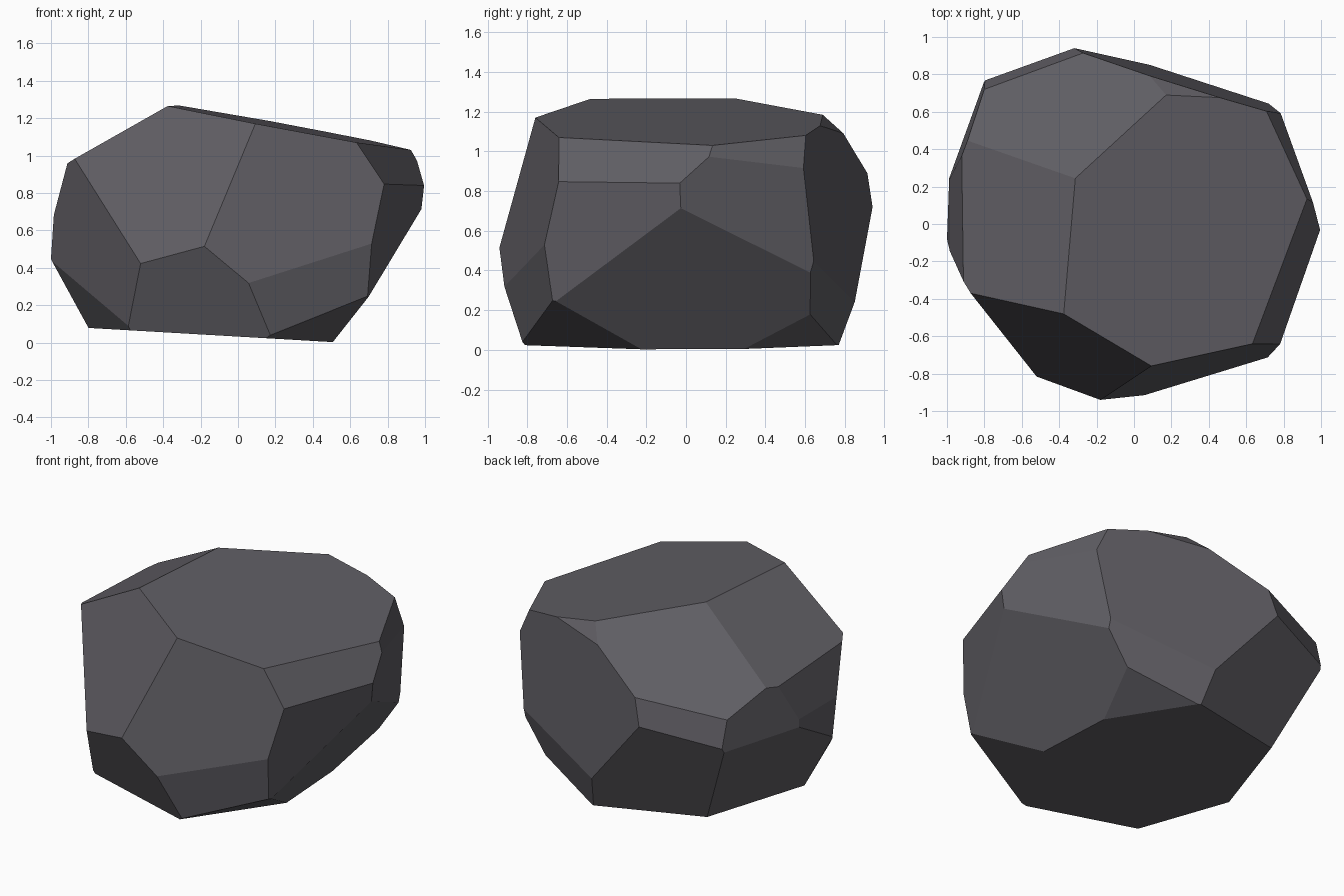
import bpy, bmesh
from mathutils import Vector

if "Cube" in bpy.data.objects:
    bpy.data.objects.remove(bpy.data.objects["Cube"])

# Chisel cuts: outward direction (x, y, z) and distance d, keeping n.p <= d
CAP = [                              # top and upper slopes
    (0.19, -0.02, 1, 1.203),
    (-0.367, 0.587, 1, 1.526),
    (-0.557, 0.044, 1, 1.453),
    (0.22, 1, 0.90, 1.793),
]
FRONT = [
    (0.251, -1, 0.1725, 0.984),
    (-0.496, -1, 0.483, 1.278),
    (-0.25, -1, -0.43, 0.764),
    (0.362, -1, -0.174, 0.88),
]
RIGHT = [
    (1, -0.352, -0.13, 0.897),
    (1, -0.342, 0.667, 1.566),
    (1, 0.414, 0.434, 1.427),
    (1, 0.35, -0.10, 0.90),
    (1, 0.06, -0.683, 0.4916),
]
BACK = [
    (0.3035, 1, 0.069, 0.893),
    (0.42, 1, -0.29, 0.816),
    (-0.286, 1, -0.429, 0.7225),
    (-0.408, 1, 0.267, 1.2626),
]
LEFT = [
    (-1, 0, 0.263, 1.164),
    (-1, 0, 0.065, 1.029),
    (-1, 0.365, 0.08, 1.128),
    (-1, -0.648, -0.114, 1.001),
    (-1, 0.34, -0.54, 0.73),
]
BASE = [                             # underside and its corner chips
    (-0.058, 0, -1, -0.032),
    (0.50, -0.34, -1, 0.327),
    (0.48, 0.38, -1, 0.336),
    (-1, -0.38, -0.555, 0.786),
]


def chisel(bm, cut):
    """Slice off everything beyond the plane and close the new facet."""
    n, d = Vector(cut[:3]), cut[3]
    bmesh.ops.bisect_plane(bm, geom=bm.verts[:] + bm.edges[:] + bm.faces[:],
                           dist=1e-5, plane_co=n * (d / n.length_squared),
                           plane_no=n.normalized(), clear_outer=True)
    rim = [e for e in bm.edges if e.is_boundary]
    if rim:
        bmesh.ops.edgeloop_fill(bm, edges=rim)


# Rough block, chiselled down to the faceted boulder
bm = bmesh.new()
bmesh.ops.create_cube(bm, size=4)
for cut in CAP + FRONT + RIGHT + BACK + LEFT + BASE:
    chisel(bm, cut)
bmesh.ops.recalc_face_normals(bm, faces=bm.faces[:])

mesh = bpy.data.meshes.new("boulder")
bm.to_mesh(mesh)
bm.free()

# Single dark stone colour, flat faces
stone = bpy.data.materials.new("dark grey stone")
stone.diffuse_color = (0.115, 0.11, 0.125, 1)
stone.use_nodes = True
stone.node_tree.nodes["Principled BSDF"].inputs["Base Color"].default_value = stone.diffuse_color
mesh.materials.append(stone)
bpy.context.collection.objects.link(bpy.data.objects.new("boulder", mesh))
